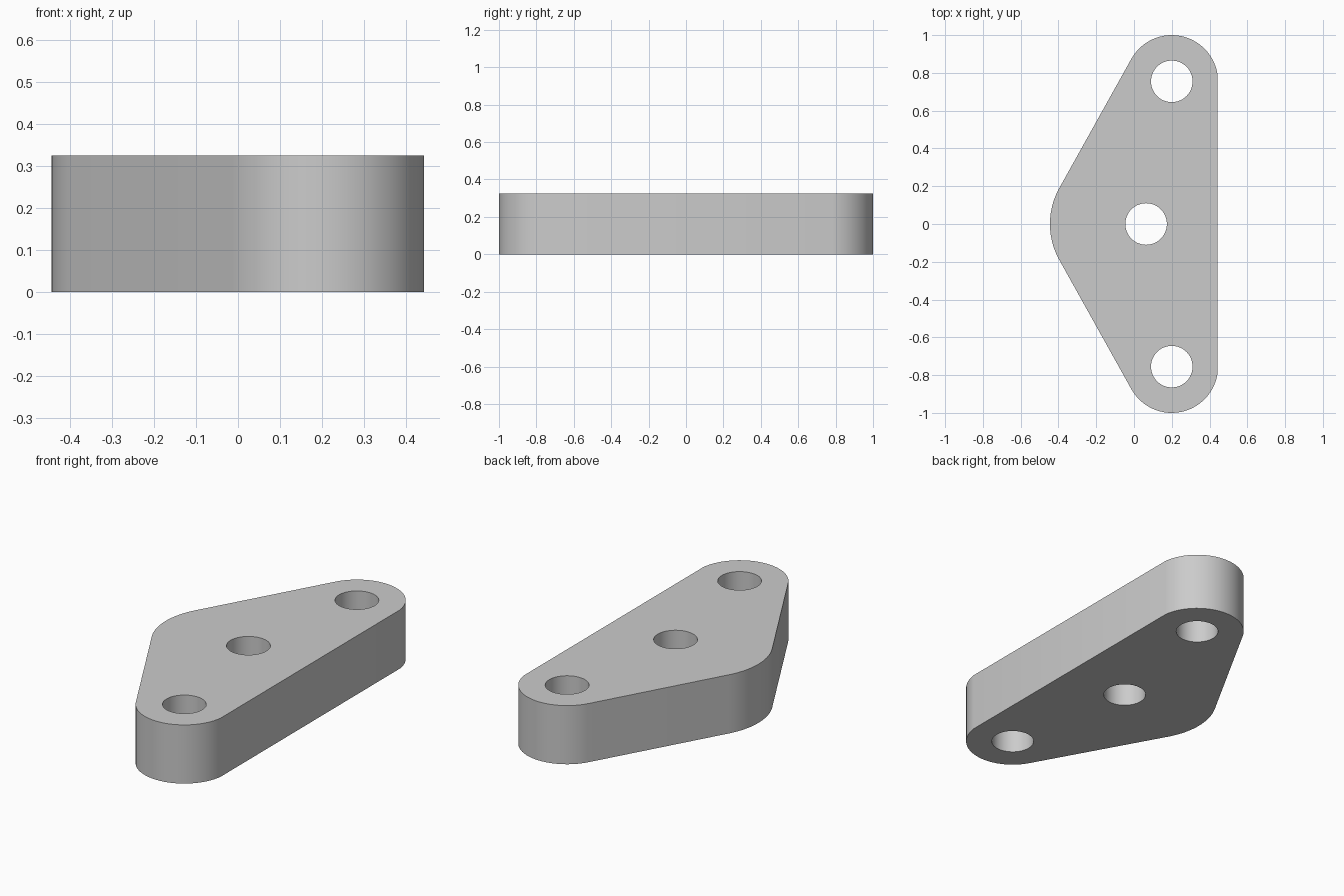
import bpy, bmesh
from math import acos, atan2, cos, sin, pi, hypot, radians

cube = bpy.data.objects.get("Cube")
if cube:
    bpy.data.objects.remove(cube, do_unlink=True)

HEIGHT = 0.325
HOLE_R = 0.11
END_X, END_Y, END_R = 0.2, 0.755, 0.245
NOSE_X, NOSE_R = -0.055, 0.39
FLAT_X = 0.443


def arc(cx, cy, r, start, end, steps):
    """Points along an arc, both ends included."""
    angles = [start + (end - start) * i / steps for i in range(steps + 1)]
    return [(cx + r * cos(a), cy + r * sin(a)) for a in angles]


# Outline: two round ends, a broad nose on the -x side and a flat +x side
dx, dy = END_X - NOSE_X, END_Y
tangent = atan2(dy, dx) + acos((NOSE_R - END_R) / hypot(dx, dy))
flat = acos((FLAT_X - END_X) / END_R)
back_end = arc(END_X, END_Y, END_R, flat, tangent, 28)
nose = arc(NOSE_X, 0, NOSE_R, tangent, 2 * pi - tangent, 20)
front_end = [(x, -y) for x, y in reversed(back_end)]
loops = [back_end + nose + front_end]

# Three through holes
for x, y in ((END_X, END_Y), (0.064, 0), (END_X, -END_Y)):
    loops.append(arc(x, y, HOLE_R, 0, 2 * pi, 48)[:-1])

# Fill the profile around the holes and extrude it
bm = bmesh.new()
edges = []
for loop in loops:
    verts = [bm.verts.new((x, y, 0)) for x, y in loop]
    edges += [bm.edges.new((a, b)) for a, b in zip(verts, verts[1:] + verts[:1])]
bmesh.ops.triangle_fill(bm, edges=edges, use_beauty=True, normal=(0, 0, 1))
raised = bmesh.ops.extrude_face_region(bm, geom=bm.faces[:], use_keep_orig=True)
top = [g for g in raised["geom"] if isinstance(g, bmesh.types.BMVert)]
bmesh.ops.translate(bm, verts=top, vec=(0, 0, HEIGHT))
bmesh.ops.recalc_face_normals(bm, faces=bm.faces[:])
for face in bm.faces:
    face.smooth = True

mesh = bpy.data.meshes.new("mounting_plate")
bm.to_mesh(mesh)
bm.free()
mesh.set_sharp_from_angle(angle=radians(30))

# Plain grey finish
grey = bpy.data.materials.new("light_grey")
grey.use_nodes = True
colour = (0.6, 0.6, 0.6, 1)
grey.diffuse_color = colour
grey.node_tree.nodes["Principled BSDF"].inputs["Base Color"].default_value = colour
mesh.materials.append(grey)

plate = bpy.data.objects.new("mounting_plate", mesh)
bpy.context.collection.objects.link(plate)
